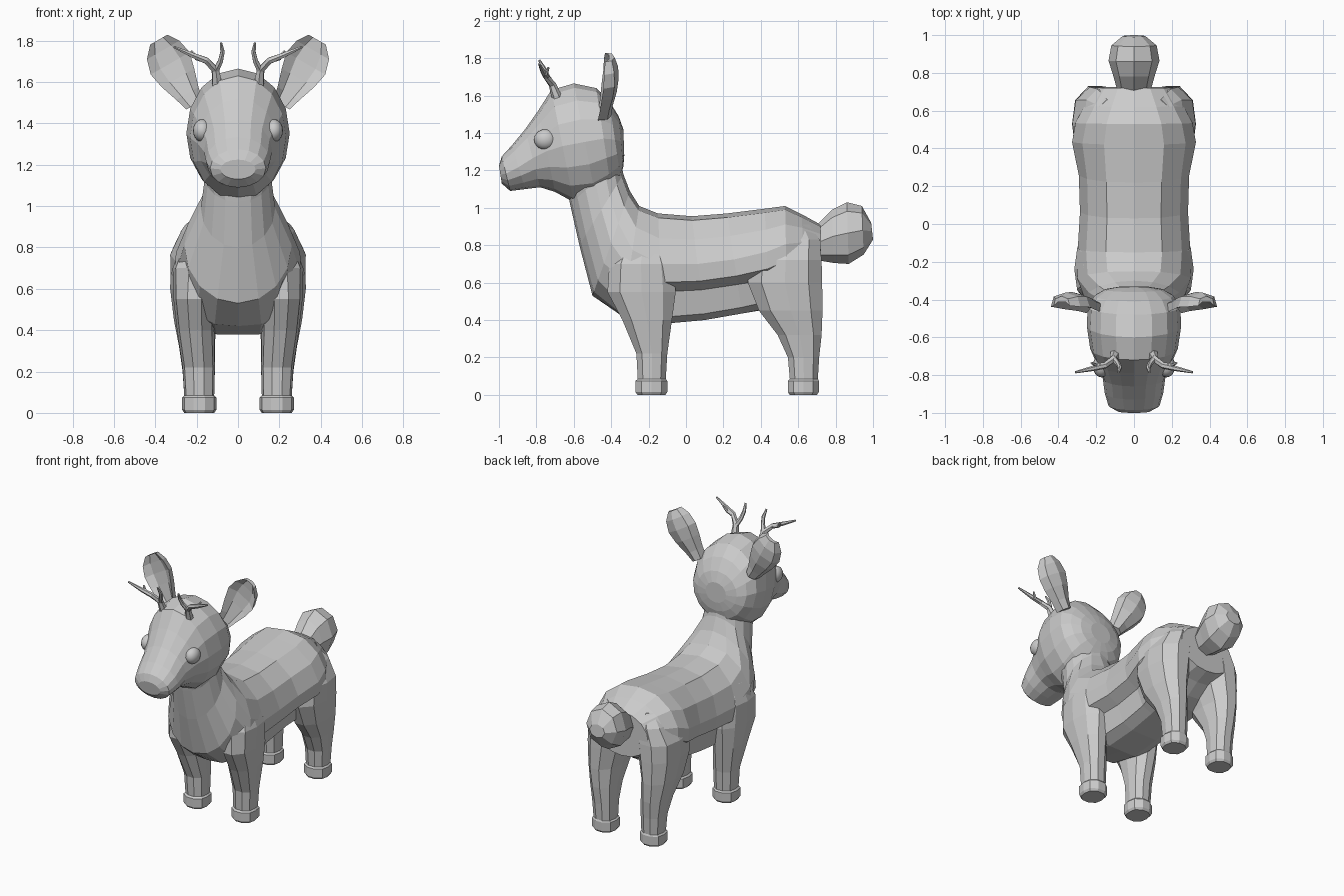
import bpy, bmesh
from math import cos, sin, pi
from mathutils import Vector as V

if "Cube" in bpy.data.objects:
    bpy.data.objects.remove(bpy.data.objects["Cube"])


def circle(n):
    return [(sin(2 * pi * i / n), cos(2 * pi * i / n)) for i in range(n)]


def lerp(a, b, t):
    return [(p[0] + (q[0] - p[0]) * t, p[1] + (q[1] - p[1]) * t) for p, q in zip(a, b)]


def finish(name, bm, mirror):
    bmesh.ops.recalc_face_normals(bm, faces=bm.faces[:])
    me = bpy.data.meshes.new(name)
    bm.to_mesh(me)
    bm.free()
    ob = bpy.data.objects.new(name, me)
    bpy.context.collection.objects.link(ob)
    if mirror:
        ob.modifiers.new("mirror", 'MIRROR').use_mirror_merge = False
    return ob


def loft(name, rings, mirror=False):
    """Skin rings given as (centre, u, v, profile) and cap both ends."""
    bm = bmesh.new()
    loops = [[bm.verts.new(V(c) + V(u) * a + V(v) * b) for a, b in prof]
             for c, u, v, prof in rings]
    n = len(loops[0])
    for r, s in zip(loops, loops[1:]):
        for i in range(n):
            j = (i + 1) % n
            bm.faces.new((r[i], r[j], s[j], s[i]))
    bm.faces.new(loops[0])
    bm.faces.new(loops[-1])
    return finish(name, bm, mirror)


def slice_ring(yt, zt, yb, zb, w, prof):
    """Ring across the body from its top point to its bottom point."""
    t, b = V((0, yt, zt)), V((0, yb, zb))
    return (t + b) / 2, (w, 0, 0), (t - b) / 2, prof


def leg_ring(z, y0, y1, x0, x1):
    return (((x0 + x1) / 2, (y0 + y1) / 2, z), ((x1 - x0) / 2, 0, 0),
            (0, (y1 - y0) / 2, 0), LEG)


def tube(name, pts):
    """Tapered antler branch through (x, y, z, radius) points."""
    P = [V(p[:3]) for p in pts]
    rings = []
    for i, p in enumerate(P):
        t = (P[min(i + 1, len(P) - 1)] - P[max(i - 1, 0)]).normalized()
        u = t.cross(V((0, 1, 0))).normalized()
        rings.append((p, u * pts[i][3], t.cross(u) * pts[i][3], circle(6)))
    loft(name, rings, True)


def fuse(base, parts):
    """Union the parts into the base so no hidden inner walls remain."""
    for p in parts:
        m = base.modifiers.new("union", 'BOOLEAN')
        m.operation, m.solver, m.object = 'UNION', 'EXACT', p
    dg = bpy.context.evaluated_depsgraph_get()
    me = bpy.data.meshes.new_from_object(base.evaluated_get(dg))
    base.modifiers.clear()
    base.data = me
    for p in parts:
        bpy.data.objects.remove(p)


# Cross-sections: trunk with undercut flanks, round neck, squarish leg, cupped ear
HALF = [(.5, .92), (.85, .55), (1, .08), (.97, -.25), (.7, -.42), (.6, -.88), (.35, -1)]
TRUNK = [(0, 1)] + HALF + [(0, -1)] + [(-a, b) for a, b in reversed(HALF)]
ROUND = circle(16)
LEG = [(max(-1, min(1, a * 1.08)), max(-1, min(1, b * 1.08)))
       for a, b in [(sin((i + .5) * pi / 5), cos((i + .5) * pi / 5)) for i in range(10)]]
CUP = [(1, -.8), (.5, -.1), (-.5, -.1), (-1, -.8), (-.8, .5), (0, 1), (.8, .5)]

# Trunk and neck
trunk = [
    (.72, .91, .725, .60, .21, .2), (.62, .965, .63, .56, .275, .4), (.53, 1.01, .54, .50, .32, .6),
    (.42, .995, .45, .46, .333, .8), (.22, .97, .30, .435, .292, 1), (.03, .955, .10, .40, .286, 1),
    (-.15, .97, -.12, .38, .298, 1), (-.25, 1.01, -.34, .42, .31, .6),
    (-.30, 1.09, -.50, .53, .26, 0), (-.335, 1.18, -.57, .80, .18, 0),
    (-.35, 1.26, -.62, 1.02, .16, 0), (-.34, 1.38, -.64, 1.12, .19, 0)]
body = loft("body", [slice_ring(*r[:5], lerp(ROUND, TRUNK, r[5])) for r in trunk])

# Head, from nose to back of skull
skull = [
    (-1.0, 1.225, -.985, 1.13, .085), (-.985, 1.275, -.94, 1.09, .135),
    (-.93, 1.335, -.86, 1.10, .155), (-.86, 1.42, -.78, 1.11, .165),
    (-.79, 1.52, -.70, 1.085, .195), (-.72, 1.63, -.60, 1.03, .232),
    (-.60, 1.665, -.48, 1.04, .25), (-.48, 1.64, -.40, 1.10, .245),
    (-.41, 1.57, -.35, 1.16, .21), (-.36, 1.49, -.335, 1.22, .155), (-.335, 1.42, -.33, 1.28, .08)]
head = loft("head", [slice_ring(*r, ROUND) for r in skull])

# Tail
scut = [
    (.69, .90, .70, .72, .085), (.78, .99, .79, .705, .11), (.86, 1.03, .87, .70, .135),
    (.94, 1.01, .95, .75, .12), (.99, .92, 1.0, .83, .06)]
tail = loft("tail", [slice_ring(*r, circle(8)) for r in scut])

# Legs with small hooves
front = [
    (0, -.26, -.11, .115, .26), (.015, -.27, -.10, .105, .27), (.075, -.27, -.10, .105, .27),
    (.085, -.258, -.108, .115, .26), (.22, -.265, -.10, .112, .268), (.40, -.34, -.075, .115, .295),
    (.55, -.42, -.055, .11, .312), (.70, -.41, -.07, .08, .316), (.82, -.35, -.12, .08, .27),
    (.90, -.30, -.18, .08, .2)]
hind = [
    (0, .555, .70, .115, .26), (.015, .545, .71, .105, .27), (.075, .545, .71, .105, .27),
    (.085, .555, .705, .115, .26), (.20, .545, .712, .112, .268), (.32, .49, .725, .112, .285),
    (.45, .39, .73, .105, .31), (.60, .33, .728, .07, .328), (.72, .34, .725, .05, .326),
    (.83, .40, .715, .05, .265), (.91, .46, .66, .05, .19)]
front_leg = loft("front_leg", [leg_ring(*r) for r in front], True)
hind_leg = loft("hind_leg", [leg_ring(*r) for r in hind], True)
fuse(body, [front_leg, hind_leg, head, tail])

# Ears
ear = [
    (.21, -.44, 1.49, .045, .04), (.245, -.43, 1.545, .062, .038), (.29, -.415, 1.62, .09, .045),
    (.328, -.405, 1.69, .108, .045), (.362, -.405, 1.755, .09, .042), (.383, -.41, 1.805, .048, .028)]
loft("ear", [((x, y, z), (.87 * w, 0, -.5 * w), (0, t, 0), CUP) for x, y, z, w, t in ear], True)

# Eyes
bm = bmesh.new()
bmesh.ops.create_uvsphere(bm, u_segments=16, v_segments=10, radius=1)
bmesh.ops.scale(bm, vec=(.045, .06, .055), verts=bm.verts[:])
bmesh.ops.translate(bm, vec=(.173, -.752, 1.365), verts=bm.verts[:])
eye = finish("eye", bm, True)
for p in eye.data.polygons:
    p.use_smooth = True

# Antlers: outward beam, upright inner tine, short outer tine
tube("antler_beam", [(.10, -.69, 1.59, .028), (.11, -.715, 1.66, .02), (.155, -.75, 1.705, .017),
                     (.22, -.765, 1.73, .014), (.31, -.785, 1.77, .006)])
tube("antler_inner_tine", [(.11, -.71, 1.65, .018), (.085, -.74, 1.70, .014),
                           (.075, -.76, 1.745, .012), (.082, -.785, 1.79, .006)])
tube("antler_outer_tine", [(.15, -.745, 1.70, .014), (.20, -.75, 1.715, .012), (.225, -.735, 1.75, .006)])
